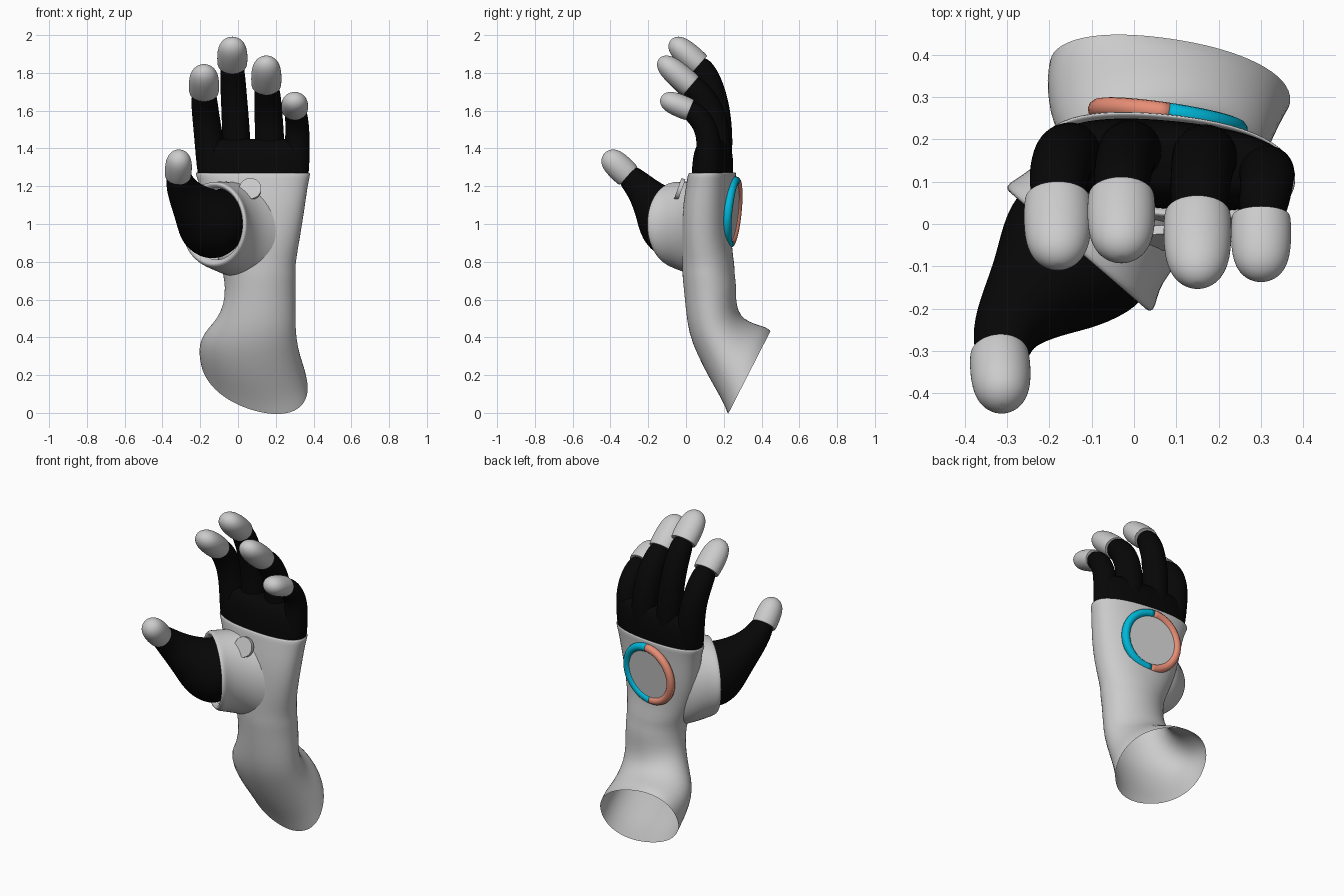
import bpy, bmesh
from math import sin, cos, pi, radians
from mathutils import Vector as V

if "Cube" in bpy.data.objects:
    bpy.data.objects.remove(bpy.data.objects["Cube"])


def material(name, rgb):
    m = bpy.data.materials.new(name)
    m.diffuse_color = (*rgb, 1)
    m.use_nodes = True
    m.node_tree.nodes["Principled BSDF"].inputs["Base Color"].default_value = m.diffuse_color
    return m


black = material("black_fabric", (0.002, 0.002, 0.002))
blue = material("blue_ring", (0.0, 0.48, 0.7))
orange = material("orange_ring", (0.8, 0.27, 0.18))


def ring(c, u, v, n=24, power=2.0, skew=0.0):
    """Superellipse of points around c with half axes u and v."""
    pts = []
    for i in range(n):
        a = 2 * pi * i / n
        s, t = cos(a), sin(a)
        k = (abs(s) ** power + abs(t) ** power) ** (-1 / power)
        s, t = s * k, t * k
        pts.append(c + u * s + v * (t + skew * s))
    return pts


def loft(name, rings, start=False, end=False, mat=None, levels=1):
    bm = bmesh.new()
    rows = [[bm.verts.new(p) for p in r] for r in rings]
    for a, b in zip(rows, rows[1:]):
        for i in range(len(a)):
            j = (i + 1) % len(a)
            bm.faces.new((a[i], a[j], b[j], b[i]))
    for flag, row in ((start, rows[0]), (end, rows[-1])):
        if flag:
            mid = bm.verts.new(sum((x.co for x in row), V()) / len(row))
            for i in range(len(row)):
                bm.faces.new((row[i], row[(i + 1) % len(row)], mid))
    bmesh.ops.recalc_face_normals(bm, faces=bm.faces)
    me = bpy.data.meshes.new(name)
    bm.to_mesh(me)
    bm.free()
    me.polygons.foreach_set("use_smooth", [True] * len(me.polygons))
    ob = bpy.data.objects.new(name, me)
    bpy.context.collection.objects.link(ob)
    if mat:
        me.materials.append(mat)
    if levels:
        sub = ob.modifiers.new("smooth", 'SUBSURF')
        sub.levels = sub.render_levels = levels
    return ob


def section(yf, zf, yb, zb, xl, xr, skew=-.25, power=2.4):
    """Sleeve ring through a front point, a back point and two side limits."""
    c = V(((xl + xr) / 2, (yf + yb) / 2, (zf + zb) / 2))
    return ring(c, V(((xr - xl) / 2, 0, 0)), V((0, (yb - yf) / 2, (zb - zf) / 2)),
                32, power, skew)


def tube(name, path, radii, mat=None, flat=1.0):
    """Round limb along a path, closed at both ends."""
    p = [V(q) for q in path]
    rings = []
    for i, q in enumerate(p):
        d = (p[min(i + 1, len(p) - 1)] - p[max(i - 1, 0)]).normalized()
        u = (V((1, 0, 0)) - d * d.x).normalized()
        rings.append(ring(q, u * radii[i], d.cross(u) * radii[i] * flat, 16))
    return loft(name, rings, True, True, mat, 2)


def fingertip(name, base, tip, r, flat):
    b, t = V(base), V(tip)
    steps = [(0.02, .84), (0, .95), (.03, .99), (.25, 1.02), (.5, 1), (.7, .92),
             (.86, .74), (.96, .46), (1, .18)]
    d = (t - b).normalized()
    u = (V((1, 0, 0)) - d * d.x).normalized()
    v = d.cross(u)
    loft(name, [ring(b.lerp(t, s), u * r * k, v * r * k * flat, 16) for s, k in steps],
         True, True, None, 2)


def disc(name, c, n, r, depth):
    bpy.ops.mesh.primitive_cylinder_add(vertices=40, radius=r, depth=depth, location=c)
    ob = bpy.context.object
    ob.name = name
    ob.rotation_euler = n.to_track_quat('Z', 'Y').to_euler()
    bpy.ops.object.shade_smooth_by_angle(angle=radians(35))


# Sleeve: open at the tilted arm end, folded in at the knuckle end
loft("sleeve", [
    section(.232, .012, .438, .415, -.20, .37, -.4, 2.2),
    section(.20, .075, .418, .445, -.207, .358, -.33, 2.1),
    section(.13, .18, .365, .465, -.203, .33, -.25, 2),
    section(.06, .31, .305, .495, -.175, .31, -.15, 2),
    section(.015, .42, .275, .54, -.115, .305, -.1, 2),
    section(-.002, .55, .264, .60, -.074, .305, -.05, 2),
    section(-.012, .66, .267, .68, -.068, .305, -.05, 2),
    section(-.02, .73, .256, .74, -.08, .308, -.08, 2),
    section(-.018, .78, .258, .78, -.09, .303, -.1, 2.1),
    section(-.02, .88, .238, .88, -.135, .32, -.18, 2.2),
    section(-.015, 1.0, .24, 1.0, -.17, .34),
    section(-.008, 1.12, .25, 1.12, -.185, .358),
    section(.01, 1.22, .254, 1.22, -.205, .372),
    section(.015, 1.265, .262, 1.27, -.23, .385),
    section(.024, 1.275, .254, 1.278, -.22, .377),
    section(.038, 1.25, .242, 1.25, -.205, .365)])


# Thumb opening: flared collar blending out of the sleeve (left, right, height, radius)
def collar_ring(left, right, z, rz):
    a, b = V((*left, z)), V((*right, z))
    return ring((a + b) / 2, (b - a) / 2, V((0, 0, rz)), 28)


loft("thumb_collar", [collar_ring(*r) for r in (
    ((-.08, .19), (.29, .03), .95, .25), ((-.12, .19), (.20, -.02), .96, .255),
    ((-.18, .18), (.13, -.062), .972, .252), ((-.23, .145), (.085, -.115), .983, .244),
    ((-.265, .115), (.058, -.16), .99, .236), ((-.297, .098), (.052, -.197), .995, .23),
    ((-.304, .084), (.04, -.21), 1.0, .222), ((-.29, .07), (.024, -.20), 1.0, .207),
    ((-.25, .07), (.025, -.17), 1.0, .19))])

# Black palm under the sleeve
loft("palm", [section(.03, 1.1, .225, 1.1, -.16, .33),
              section(.035, 1.26, .245, 1.26, -.21, .368),
              section(.04, 1.35, .245, 1.35, -.213, .38),
              section(.055, 1.41, .235, 1.41, -.21, .376),
              section(.085, 1.45, .21, 1.45, -.19, .355)], True, True, black)

# Fingers: black limb plus grey tip, (path, tip end, limb radius, tip radius, tip flatness)
fingers = {
    "index": ([(-.135, .15, 1.2), (-.15, .168, 1.42), (-.168, .158, 1.55),
               (-.18, .105, 1.66), (-.18, .045, 1.71)], (-.18, -.098, 1.828), .074, .081, .84),
    "middle": ([(0, .16, 1.2), (-.008, .178, 1.45), (-.02, .16, 1.65),
                (-.03, .105, 1.80), (-.03, .055, 1.855)], (-.03, -.08, 1.974), .071, .081, .84),
    "ring": ([(.17, .145, 1.2), (.168, .165, 1.43), (.162, .142, 1.58),
              (.155, .078, 1.69), (.15, .01, 1.745)], (.15, -.142, 1.875), .075, .081, .84),
    "little": ([(.31, .11, 1.2), (.312, .125, 1.4), (.316, .112, 1.5),
                (.308, .06, 1.58), (.30, .005, 1.61)], (.30, -.133, 1.668), .064, .072, .85)}
for name, (path, tip, r, rt, flat) in fingers.items():
    tube(name + "_finger", path, [r * 1.05, r * 1.08, r, r * .97, r * .8], black)
    end = V(path[-1])
    fingertip(name + "_tip", end - (V(tip) - end) * .12, tip, rt, flat)

# Thumb
tube("thumb", [(-.07, .01, .99), (-.125, -.055, 1.0), (-.17, -.10, 1.03), (-.22, -.15, 1.085),
               (-.275, -.205, 1.15), (-.31, -.26, 1.215), (-.315, -.33, 1.28)],
     [.17, .205, .182, .135, .098, .077, .06], black)
fingertip("thumb_tip", (-.318, -.305, 1.255), (-.31, -.43, 1.375), .072, 1.0)

# Two-colour ring and disc on the back of the hand
N = V((.15, .985, -.1)).normalized()
X = V((1, -.15, 0)).normalized()
Z = X.cross(N)
C = V((.08, .246, 1.062))
for name, a0, mat in (("ring_blue_half", -90, blue), ("ring_orange_half", 90, orange)):
    arc = []
    for i in range(25):
        a = radians(a0 + 7.5 * i)
        out = X * cos(a) + Z * sin(a)
        arc.append(ring(C + out * .167, out * .024, N * .024, 12))
    loft(name, arc, True, True, mat, 0)
disc("back_disc", C, N, .155, .02)

# Small round stud on the palm side
disc("palm_stud", (.065, -.033, 1.185), V((0, -.94, .34)), .058, .022)
